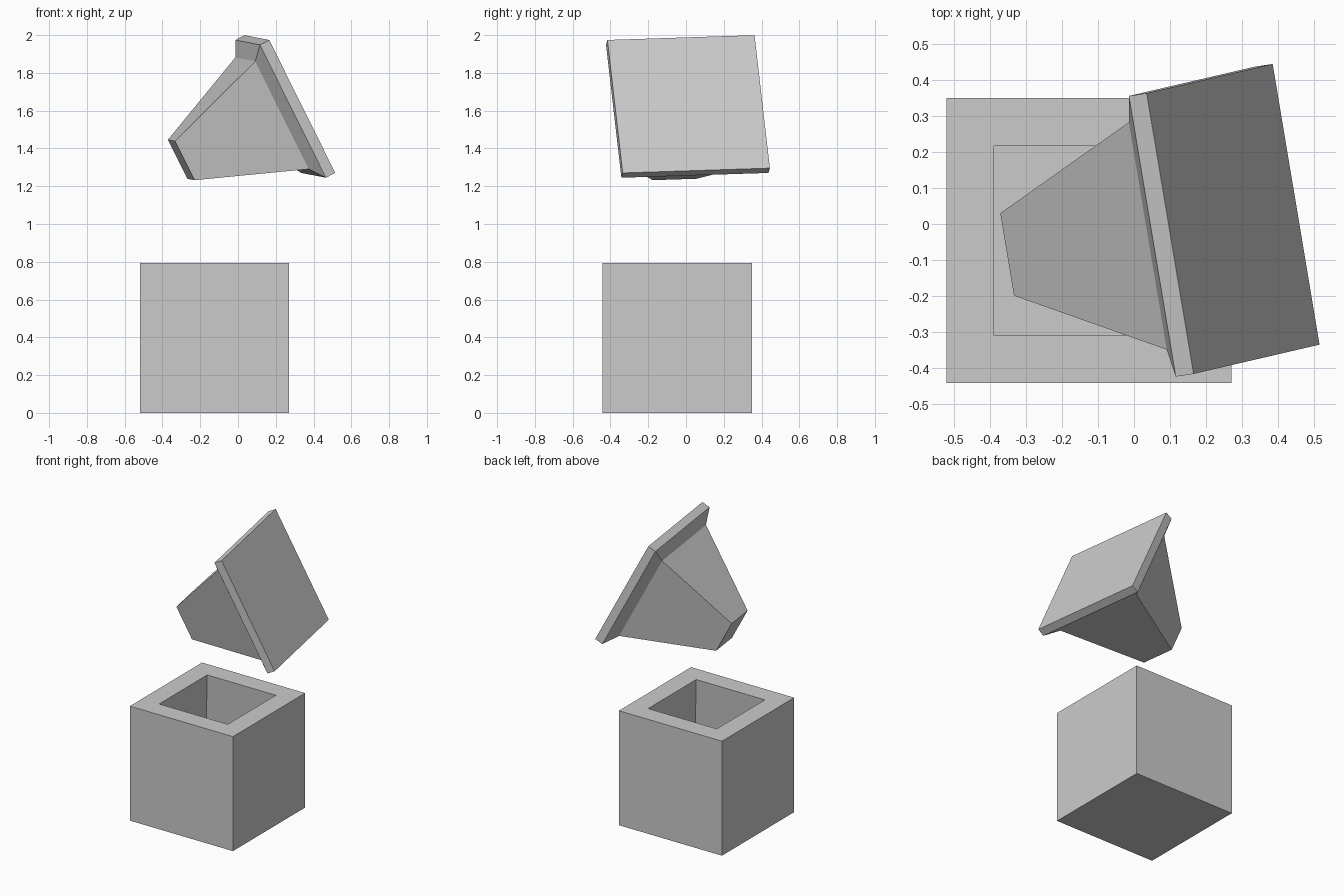
import bpy
import bmesh
from mathutils import Matrix, Vector

cube = bpy.data.objects.get("Cube")
if cube:
    bpy.data.objects.remove(cube, do_unlink=True)

grey = bpy.data.materials.new("plain grey")
grey.use_nodes = True
colour = (0.6, 0.6, 0.6, 1)
grey.diffuse_color = colour
grey.node_tree.nodes["Principled BSDF"].inputs["Base Color"].default_value = colour


def square_loft(name, sections, matrix):
    """Skin a stack of squares given as (half width, height), capped at both ends."""
    bm = bmesh.new()
    rings = [[bm.verts.new((h * sx, h * sy, z))
              for sx, sy in ((-1, -1), (1, -1), (1, 1), (-1, 1))]
             for h, z in sections]
    for low, high in zip(rings, rings[1:]):
        for i in range(4):
            j = (i + 1) % 4
            bm.faces.new((low[i], low[j], high[j], high[i]))
    bm.faces.new(rings[0][::-1])
    bm.faces.new(rings[-1])
    bmesh.ops.recalc_face_normals(bm, faces=bm.faces)
    mesh = bpy.data.meshes.new(name)
    bm.to_mesh(mesh)
    bm.free()
    mesh.materials.append(grey)
    obj = bpy.data.objects.new(name, mesh)
    obj.matrix_world = matrix
    bpy.context.collection.objects.link(obj)
    return obj


HALF = 0.395

# Open box: outer wall, flat rim, then a cavity that widens slightly downwards
square_loft("open_box",
            [(HALF, 0), (HALF, 0.793), (0.263, 0.793), (0.31, 0.09)],
            Matrix.Translation((-0.125, -0.046, 0)))

# Tilted lid: square slab, bevelled shoulder and tapering plug
across = Vector((-0.13, 0.78, 0.025)).normalized()
down = Vector((0.35, 0.082, -0.705)).normalized()
inward = across.cross(down)
axes = Matrix((across, down, inward)).transposed().to_4x4()
centre = Vector((0.275, 0.014, 1.635))
square_loft("lid_with_plug",
            [(HALF, 0), (HALF, 0.056), (0.32, 0.108), (0.116, 0.653)],
            Matrix.Translation(centre) @ axes)
